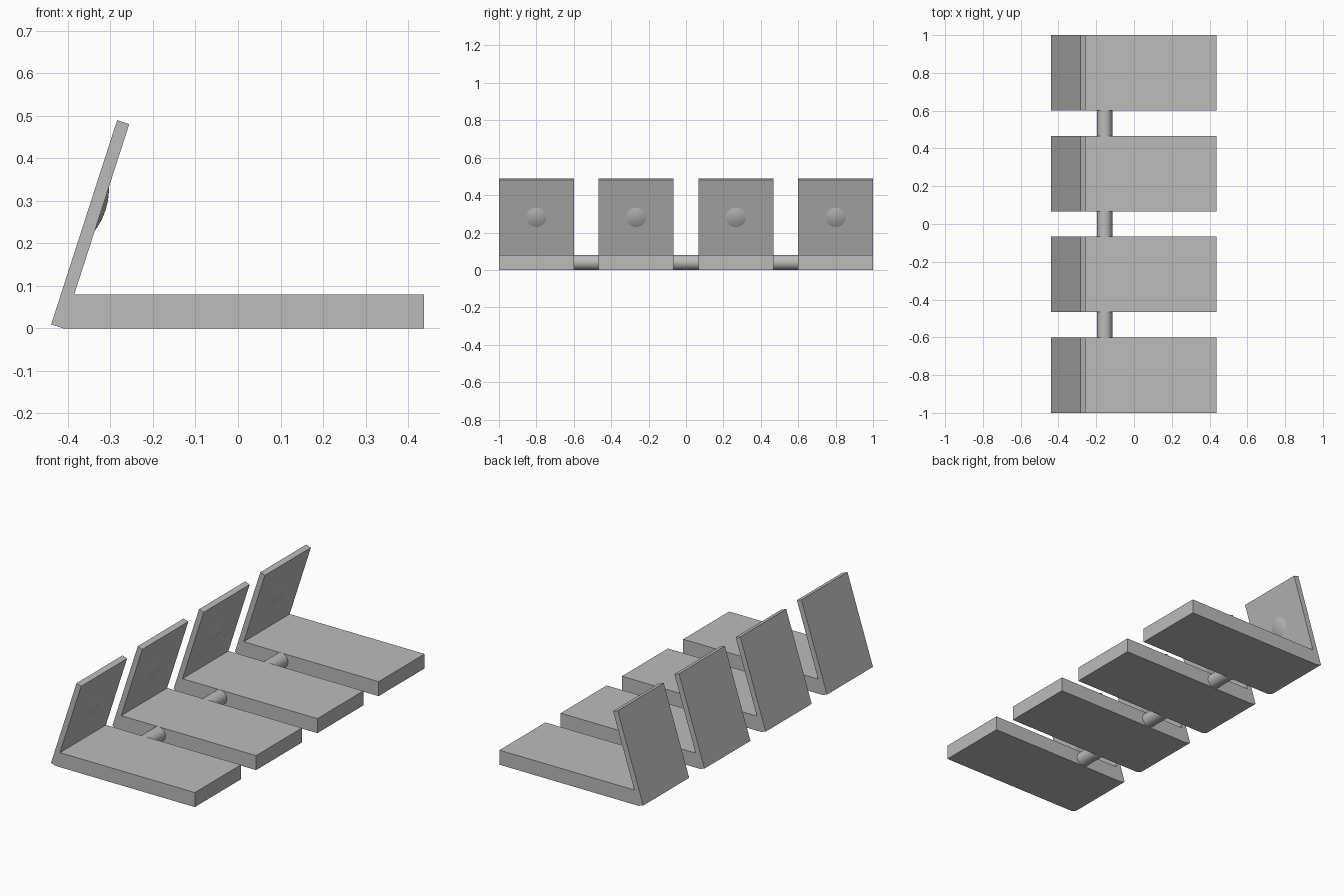
import bpy
import bmesh
import math
from mathutils import Matrix, Vector

if "Cube" in bpy.data.objects:
    bpy.data.objects.remove(bpy.data.objects["Cube"], do_unlink=True)

grey = bpy.data.materials.new("plain grey")
grey.use_nodes = True
colour = (0.5, 0.5, 0.5, 1)
grey.diffuse_color = colour
grey.node_tree.nodes["Principled BSDF"].inputs["Base Color"].default_value = colour

WIDTH = 0.4            # bracket width along y
PITCH = 1.6 / 3        # spacing between bracket centres
HEIGHT = 0.08          # base thickness
ROD_X = -0.155
LENGTH = 0.505         # leaning panel length
THICK = 0.03           # leaning panel thickness
centres = [-0.8 + i * PITCH for i in range(4)]

# Directions along and out of the leaning panel
lean = math.atan2(0.155, 0.48)
along = Vector((math.sin(lean), 0, math.cos(lean)))
normal = Vector((math.cos(lean), 0, -math.sin(lean)))
foot = Vector((-0.411, 0, 0))


def add_object(name, bm, smooth=False):
    bmesh.ops.recalc_face_normals(bm, faces=bm.faces)
    mesh = bpy.data.meshes.new(name)
    bm.to_mesh(mesh)
    bm.free()
    mesh.materials.append(grey)
    obj = bpy.data.objects.new(name, mesh)
    bpy.context.collection.objects.link(obj)
    if smooth:
        bpy.ops.object.select_all(action="DESELECT")
        obj.select_set(True)
        bpy.context.view_layer.objects.active = obj
        bpy.ops.object.shade_smooth_by_angle(angle=math.radians(35))
    return obj


# Angled bracket: base slab and leaning panel in one extruded profile
def bracket(name, y):
    top = foot + along * LENGTH
    inner = foot + along * (HEIGHT / along.z)
    profile = [foot, Vector((0.437, 0, 0)), Vector((0.437, 0, HEIGHT)), inner,
               top, top - normal * THICK, foot - normal * THICK]
    bm = bmesh.new()
    shift = Vector((0, y - WIDTH / 2, 0))
    face = bm.faces.new([bm.verts.new(p + shift) for p in profile])
    result = bmesh.ops.extrude_face_region(bm, geom=[face])
    verts = [g for g in result["geom"] if isinstance(g, bmesh.types.BMVert)]
    bmesh.ops.translate(bm, vec=(0, WIDTH, 0), verts=verts)
    add_object(name, bm)


# Shallow domed button on the inner face of the panel
def button(name, y):
    radius, bulge = 0.054, 0.009
    sphere = (radius ** 2 + bulge ** 2) / (2 * bulge)
    sweep = math.asin(radius / sphere)
    bm = bmesh.new()
    rings = 6
    verts = [bm.verts.new((sphere * math.sin(sweep * i / rings), 0,
                           sphere * math.cos(sweep * i / rings) - sphere + bulge))
             for i in range(rings + 1)]
    edges = [bm.edges.new(pair) for pair in zip(verts, verts[1:])]
    bmesh.ops.spin(bm, geom=verts + edges, cent=(0, 0, 0), axis=(0, 0, 1),
                   angle=math.tau, steps=40)
    bmesh.ops.remove_doubles(bm, verts=bm.verts, dist=0.0001)
    spot = foot + along * (0.281 / along.z) + Vector((0, y, 0))
    turn = normal.to_track_quat("Z", "Y").to_matrix().to_4x4()
    bm.transform(Matrix.Translation(spot) @ turn)
    obj = add_object(name, bm, True)
    if obj.data.polygons[0].normal.dot(normal) < 0:
        obj.data.flip_normals()


# Round connecting rod between neighbouring brackets
def rod(name, y):
    bm = bmesh.new()
    bmesh.ops.create_cone(bm, cap_ends=True, segments=48, radius1=HEIGHT / 2,
                          radius2=HEIGHT / 2, depth=PITCH - WIDTH)
    bm.transform(Matrix.Translation((ROD_X, y, HEIGHT / 2))
                 @ Matrix.Rotation(math.pi / 2, 4, "X"))
    add_object(name, bm, True)


for number, y in enumerate(centres, 1):
    bracket(f"bracket_{number}", y)
    button(f"button_{number}", y)
    if number < len(centres):
        rod(f"connecting_rod_{number}", y + PITCH / 2)
